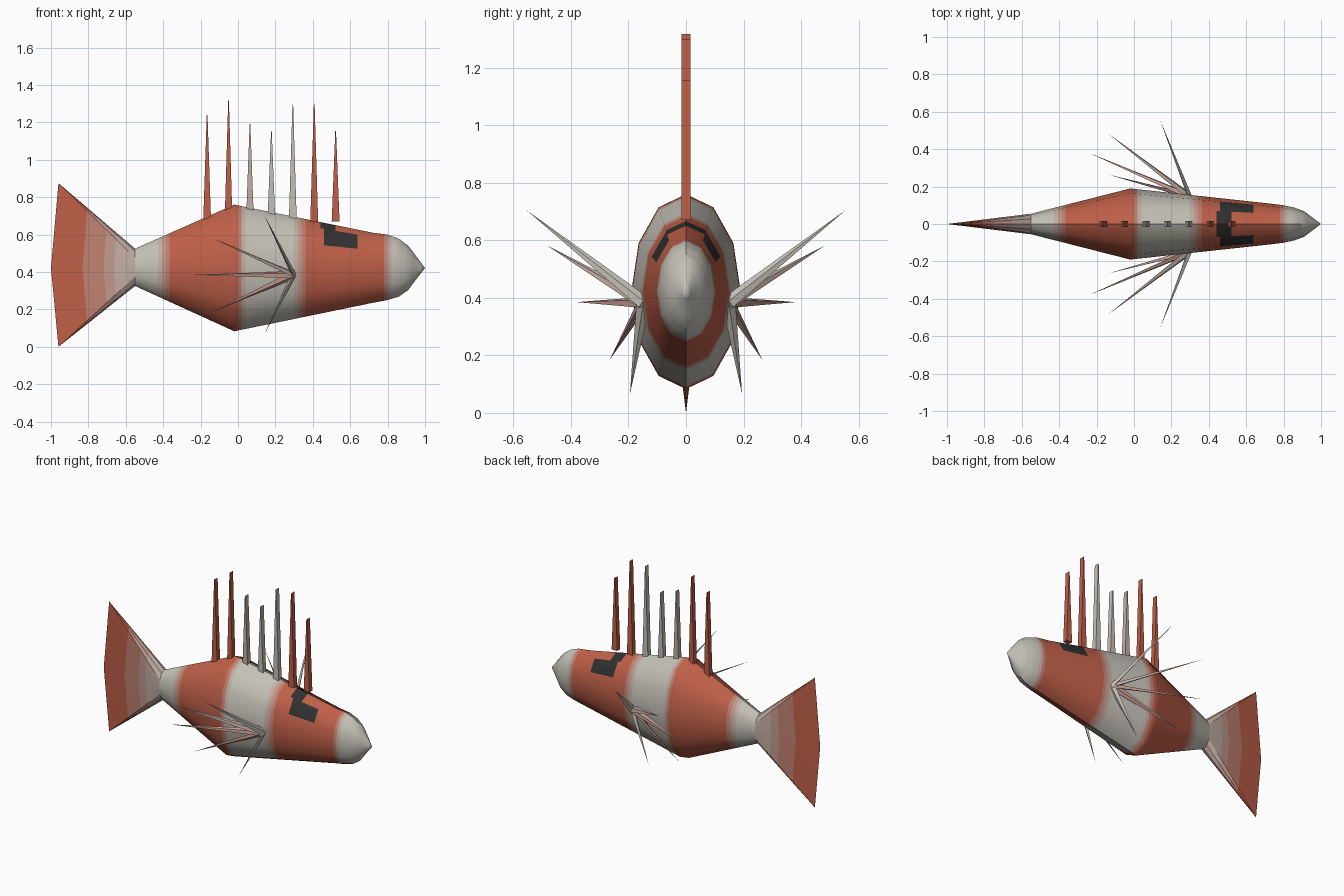
import bpy, bmesh
from math import sin, cos, pi
from mathutils import Vector

if "Cube" in bpy.data.objects:
    bpy.data.objects.remove(bpy.data.objects["Cube"])

GREY, RED, DARK = (0.55, 0.53, 0.47), (0.52, 0.115, 0.065), (0.03, 0.03, 0.03)
LEVELS = 5


def material(name, color):
    m = bpy.data.materials.new(name)
    m.diffuse_color = (*color, 1)
    m.use_nodes = True
    m.node_tree.nodes["Principled BSDF"].inputs["Base Color"].default_value = m.diffuse_color
    return m


# Grey-to-red ramp used for the soft stripes, plus the dark patch colour
RAMP = [material(f"stripe_{i}", [g + (r - g) * i / (LEVELS - 1) for g, r in zip(GREY, RED)])
        for i in range(LEVELS)]
MATS = RAMP + [material("dark_patch", DARK)]


def finish(name, bm, smooth=None):
    bmesh.ops.remove_doubles(bm, verts=bm.verts, dist=1e-5)
    bmesh.ops.recalc_face_normals(bm, faces=bm.faces)
    me = bpy.data.meshes.new(name)
    bm.to_mesh(me)
    bm.free()
    for m in MATS:
        me.materials.append(m)
    ob = bpy.data.objects.new(name, me)
    bpy.context.collection.objects.link(ob)
    if smooth:
        bpy.ops.object.select_all(action='DESELECT')
        bpy.context.view_layer.objects.active = ob
        ob.select_set(True)
        bpy.ops.object.shade_smooth_by_angle(angle=smooth)
    return ob


def level(t):
    return round(max(0, min(1, t)) * (LEVELS - 1))


def stripe(x):
    # Redness along the body: two red bands with blurred borders
    return max(min((hi - x) / 0.07, (x - lo) / 0.07) + 0.5
               for lo, hi in ((-0.40, 0.02), (0.33, 0.80)))


def ring(x, w, top, bottom):
    c, h = (top + bottom) / 2, (top - bottom) / 2
    return [Vector((x, w * sin(i * pi / 6), c + h * cos(i * pi / 6))) for i in range(12)]


def loft(bm, rings, pick):
    rows = [[bm.verts.new(p) for p in r] for r in rings]
    for a, b in zip(rows, rows[1:]):
        for i in range(12):
            j = (i + 1) % 12
            f = bm.faces.new((a[i], a[j], b[j], b[i]))
            f.material_index = pick(f.calc_center_median(), i)


# Body: 12-sided sections (x, half width, top, bottom), refined for the stripes
sections = [(-0.55, 0.055, 0.525, 0.325), (-0.02, 0.19, 0.76, 0.083), (0.72, 0.11, 0.61, 0.235),
            (0.80, 0.10, 0.60, 0.25), (0.86, 0.087, 0.578, 0.268), (0.91, 0.068, 0.54, 0.303),
            (0.96, 0.03, 0.475, 0.37), (1.0, 0.0, 0.42, 0.42)]
rings = []
for a, b in zip(sections, sections[1:]):
    n = max(1, round((b[0] - a[0]) / 0.02))
    rings += [ring(*[p + (q - p) * k / n for p, q in zip(a, b)]) for k in range(n)]
rings.append(ring(*sections[-1]))


def body_color(c, i):
    # Dark patch on both upper cheeks
    if (i in (1, 10) and 0.46 < c.x < 0.65) or (i in (0, 11) and 0.44 < c.x < 0.52):
        return LEVELS
    return level(stripe(c.x))


bm = bmesh.new()
loft(bm, rings, body_color)
finish("body", bm, 0.7)

# Tail fin: the last body ring pulled to upper, middle and lower points
start = ring(*sections[0])
upper, middle, lower = Vector((-0.96, 0, 0.875)), Vector((-1, 0, 0.42)), Vector((-0.96, 0, 0))
ends = [middle if i in (3, 9) else lower if 4 <= i <= 8 else upper for i in range(12)]
bm = bmesh.new()
loft(bm, [[p.lerp(e, k / 8) for p, e in zip(start, ends)] for k in range(9)],
     lambda c, i: level((-0.53 - c.x) / 0.33))
finish("tail_fin", bm, 0.5)

# Dorsal spines: wedges narrowing to an edge at the top
tips = [1.24, 1.316, 1.19, 1.15, 1.295, 1.30, 1.155]
tones = [1, 1, 0.25, 0, 0, 1, 1]
for n, (top, tone) in enumerate(zip(tips, tones)):
    bm = bmesh.new()
    bmesh.ops.create_cube(bm, size=1)
    for v in bm.verts:
        up = v.co.z > 0
        v.co = (-0.165 + n * 0.1145 + v.co.x * (0.004 if up else 0.042),
                v.co.y * 0.032, top if up else 0.67)
    for f in bm.faces:
        f.material_index = level(tone)
    finish(f"dorsal_spine_{n + 1}", bm)

# Pectoral fins: a fan of thin four-sided spikes on each side
fan = [((0.14, 0.555, 0.705), 0), ((-0.14, 0.485, 0.583), 0.25), ((-0.24, 0.38, 0.385), 0.5),
       ((-0.14, 0.265, 0.185), 0.5), ((0.14, 0.195, 0.065), 0)]
root = Vector((0.298, 0.148, 0.385))
for side, label in ((1, "left"), (-1, "right")):
    bm = bmesh.new()
    for tip, tone in fan:
        tip = Vector(tip)
        axis = (tip - root).normalized()
        u = axis.cross(Vector((1, 0, 0.3))).normalized()
        w = axis.cross(u)
        pts = [root + u * 0.024, root + w * 0.013, root - u * 0.024, root - w * 0.013, tip]
        v = [bm.verts.new((p.x, p.y * side, p.z)) for p in pts]
        faces = [bm.faces.new((v[k], v[(k + 1) % 4], v[4])) for k in range(4)]
        faces.append(bm.faces.new(v[:4]))
        for f in faces:
            f.material_index = level(tone)
    finish(f"pectoral_fin_{label}", bm)
